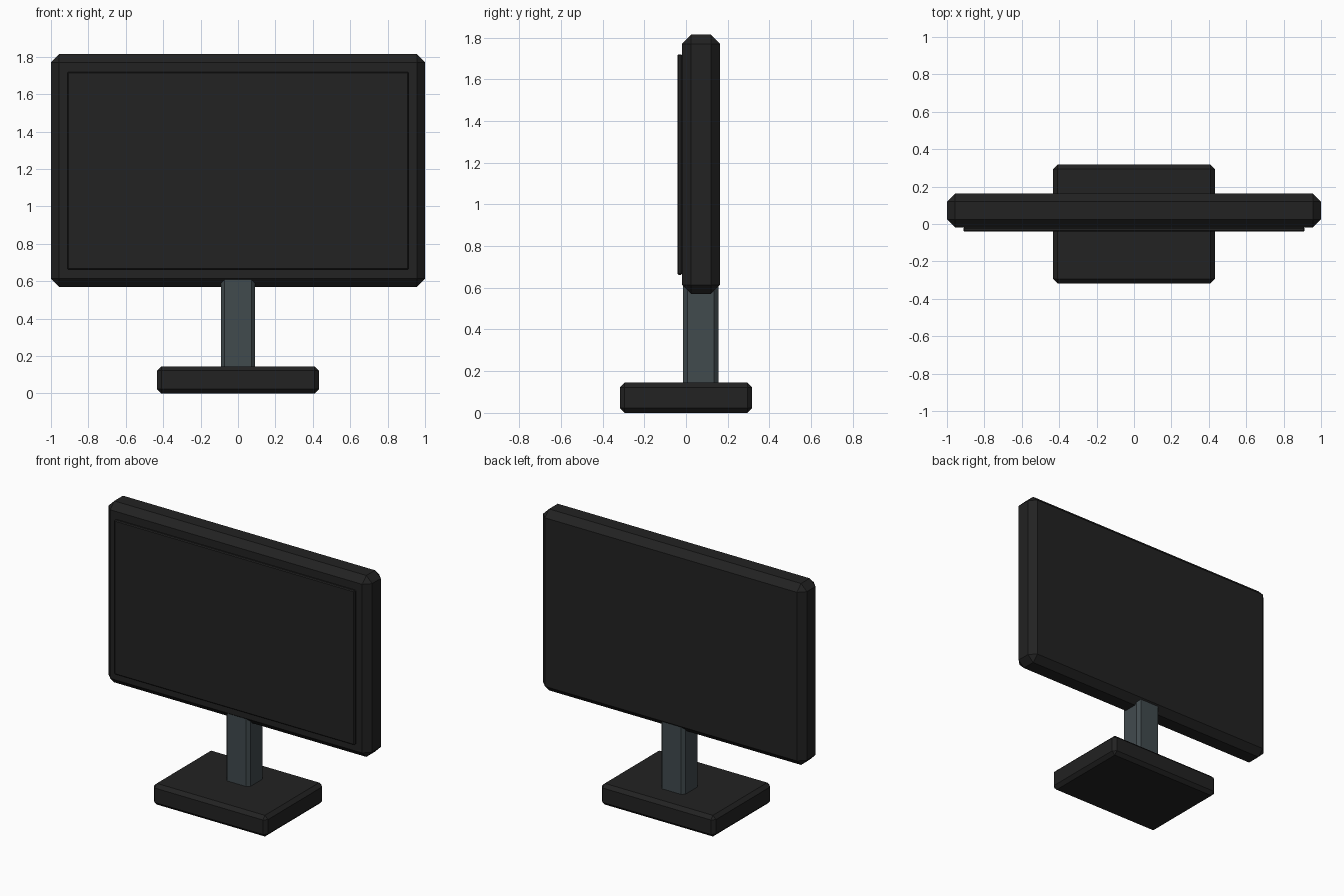
import bpy, bmesh

if "Cube" in bpy.data.objects:
    bpy.data.objects.remove(bpy.data.objects["Cube"])


def material(name, rgb):
    m = bpy.data.materials.new(name)
    m.diffuse_color = (*rgb, 1.0)
    m.use_nodes = True
    m.node_tree.nodes["Principled BSDF"].inputs["Base Color"].default_value = m.diffuse_color
    return m


black = material("charcoal black", (0.016, 0.016, 0.016))
steel = material("slate grey", (0.053, 0.069, 0.076))


def chamfer_box(name, lo, hi, chamfer, mat):
    """Box between two corners with flat chamfered edges."""
    bm = bmesh.new()
    bmesh.ops.create_cube(bm, size=1)
    for v in bm.verts:
        v.co = [lo[i] + (v.co[i] + 0.5) * (hi[i] - lo[i]) for i in range(3)]
    bmesh.ops.bevel(bm, geom=bm.edges[:], offset=chamfer, offset_type='OFFSET',
                    segments=1, profile=0.5, affect='EDGES')
    bmesh.ops.recalc_face_normals(bm, faces=bm.faces[:])
    me = bpy.data.meshes.new(name)
    bm.to_mesh(me)
    bm.free()
    me.materials.append(mat)
    ob = bpy.data.objects.new(name, me)
    bpy.context.collection.objects.link(ob)
    return ob


# Foot, stem, display housing and raised screen panel
chamfer_box("base", (-0.433, -0.317, 0), (0.433, 0.317, 0.145), 0.023, black)
chamfer_box("stem", (-0.092, -0.014, 0.11), (0.092, 0.155, 0.66), 0.02, steel)
chamfer_box("housing", (-1, -0.019, 0.57), (1, 0.163, 1.814), 0.044, black)
chamfer_box("screen", (-0.912, -0.041, 0.662), (0.912, -0.018, 1.72), 0.006, black)
